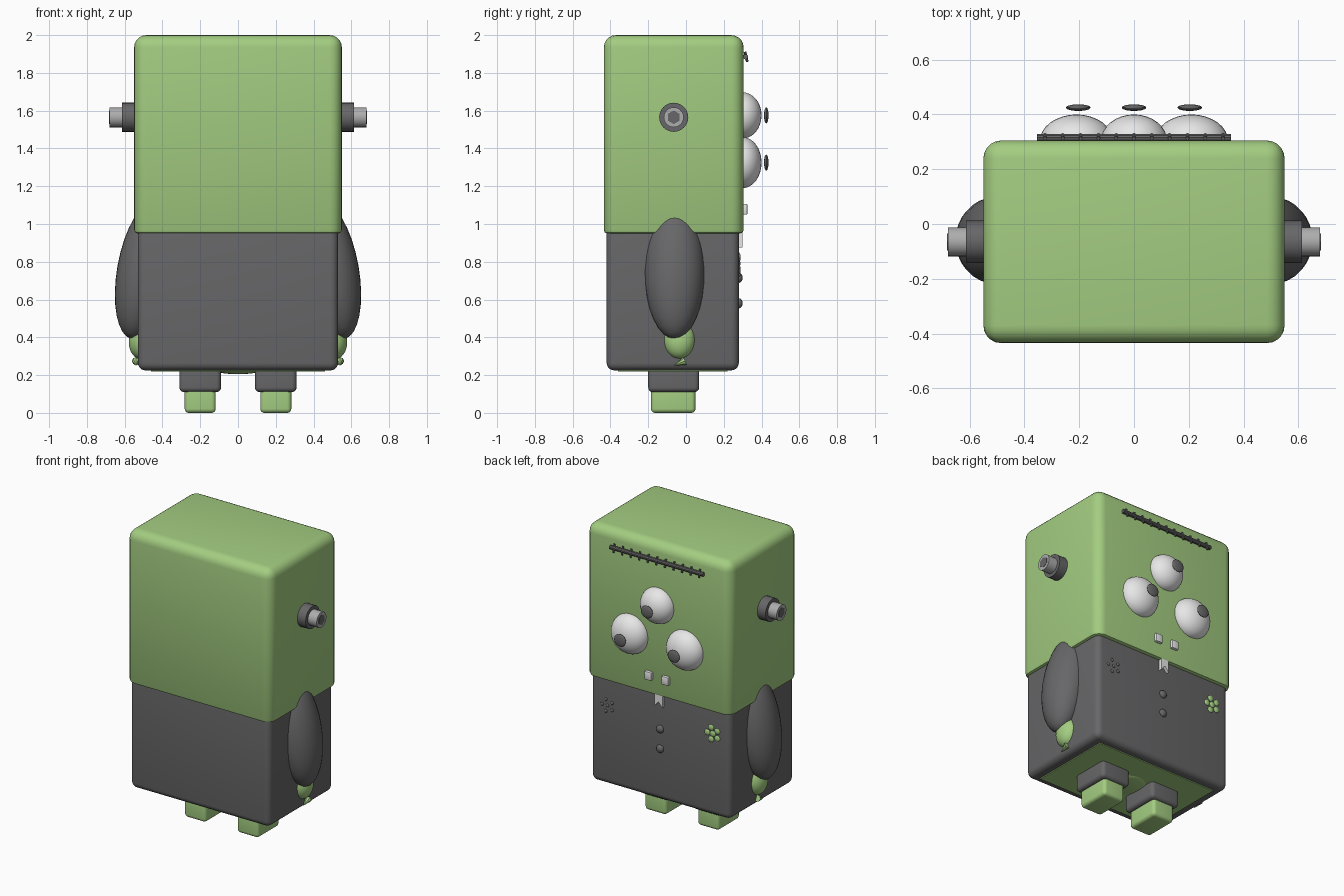
import bpy, bmesh
from math import radians, pi, cos, sin
from mathutils import Matrix, Vector

cube = bpy.data.objects.get("Cube")
if cube:
    bpy.data.objects.remove(cube, do_unlink=True)


def material(name, rgb, rough=0.6):
    m = bpy.data.materials.new(name)
    m.use_nodes = True
    m.diffuse_color = (*rgb, 1)
    bsdf = m.node_tree.nodes["Principled BSDF"]
    bsdf.inputs["Base Color"].default_value = (*rgb, 1)
    bsdf.inputs["Roughness"].default_value = rough
    return m


GREEN = material("leaf green", (0.37, 0.61, 0.22))
DARK = material("charcoal", (0.135, 0.133, 0.138))
WHITE = material("soft white", (0.8, 0.8, 0.8))
STEEL = material("steel grey", (0.42, 0.42, 0.42))


def finish(name, bm, mat, smooth=True):
    bmesh.ops.recalc_face_normals(bm, faces=bm.faces)
    me = bpy.data.meshes.new(name)
    bm.to_mesh(me)
    bm.free()
    me.materials.append(mat)
    ob = bpy.data.objects.new(name, me)
    bpy.context.collection.objects.link(ob)
    if smooth:
        bpy.ops.object.select_all(action="DESELECT")
        ob.select_set(True)
        bpy.context.view_layer.objects.active = ob
        bpy.ops.object.shade_smooth_by_angle(angle=radians(35))
    return ob


def box(name, lo, hi, mat, r=0.0, bottom_r=None, seg=5):
    """Box between two corners with rounded edges."""
    lo, hi = Vector(lo), Vector(hi)
    bm = bmesh.new()
    bmesh.ops.create_cube(bm, size=1)
    size = hi - lo
    for v in bm.verts:
        v.co = Vector([c * s for c, s in zip(v.co, size)]) + (lo + hi) / 2

    def low(e):
        return all(v.co.z < lo.z + 1e-4 for v in e.verts)

    if r:
        edges = [e for e in bm.edges if bottom_r is None or not low(e)]
        bmesh.ops.bevel(bm, geom=edges, offset=r, segments=seg, profile=0.5, affect="EDGES")
    if bottom_r:
        rim = [e for e in bm.edges if low(e) and any(abs(f.normal.z) < 0.5 for f in e.link_faces)]
        bmesh.ops.bevel(bm, geom=rim, offset=bottom_r, segments=2, profile=0.5, affect="EDGES")
    return finish(name, bm, mat)


def ball(name, centre, radii, mat, tilt=0.0, seg=32):
    """Ellipsoid, optionally tilted about the y axis."""
    bm = bmesh.new()
    bmesh.ops.create_uvsphere(bm, u_segments=seg, v_segments=seg // 2, radius=1)
    bm.transform(Matrix.Translation(centre) @ Matrix.Rotation(tilt, 4, "Y")
                 @ Matrix.Diagonal((*radii, 1)))
    return finish(name, bm, mat)


def rod(name, a, b, r1, mat, r2=None, seg=24):
    """Cylinder or cone between two points."""
    a, b = Vector(a), Vector(b)
    bm = bmesh.new()
    bmesh.ops.create_cone(bm, cap_ends=True, segments=seg, radius1=r1,
                          radius2=r1 if r2 is None else r2, depth=(b - a).length)
    turn = (b - a).to_track_quat("Z", "Y").to_matrix().to_4x4()
    bm.transform(Matrix.Translation((a + b) / 2) @ turn)
    return finish(name, bm, mat)


def prism(name, points, y0, y1, mat):
    """Outline in x and z, extruded along y."""
    bm = bmesh.new()
    face = bm.faces.new([bm.verts.new((x, y0, z)) for x, z in points])
    out = bmesh.ops.extrude_face_region(bm, geom=[face])
    for v in out["geom"]:
        if isinstance(v, bmesh.types.BMVert):
            v.co.y = y1
    return finish(name, bm, mat, smooth=False)


# Head and body
box("head", (-0.55, -0.435, 0.95), (0.55, 0.305, 2.0), GREEN, 0.065, bottom_r=0.018)
box("body", (-0.53, -0.42, 0.225), (0.53, 0.28, 1.0), DARK, 0.04)
box("belly_plate", (-0.46, -0.36, 0.219), (0.46, 0.22, 0.228), GREEN)
ball("belly_dome", (0, -0.065, 0.225), (0.12, 0.12, 0.02), GREEN)

# Paired limbs and side bolts
for side, s in (("left", 1), ("right", -1)):
    box(side + "_leg", (s * 0.2 - 0.11, -0.2, 0.11), (s * 0.2 + 0.11, 0.07, 0.26), DARK, 0.025)
    box(side + "_foot", (s * 0.2 - 0.082, -0.185, 0.005 - 0.005), (s * 0.2 + 0.082, 0.05, 0.15),
        GREEN, 0.022)
    ball(side + "_arm", (s * 0.5, -0.06, 0.755), (0.14, 0.16, 0.368), DARK, -s * radians(10))
    ball(side + "_hand", (s * 0.505, -0.035, 0.39), (0.072, 0.085, 0.105), GREEN, -s * radians(10))
    rod(side + "_finger", (s * 0.54, -0.005, 0.275), (s * 0.54, -0.065, 0.25), 0.022, GREEN, 0, 8)
    y, z = -0.065, 1.565
    rod(side + "_bolt_collar", (s * 0.54, y, z), (s * 0.613, y, z), 0.077, DARK)
    rod(side + "_bolt_pin", (s * 0.6, y, z), (s * 0.68, y, z), 0.053, STEEL)
    rod(side + "_bolt_socket", (s * 0.675, y, z), (s * 0.682, y, z), 0.036, DARK, seg=6)

# Eyes with floating pupils
for name, x, z, r in (("top", 0, 1.575, 0.122), ("left", 0.21, 1.325, 0.135),
                      ("right", -0.21, 1.325, 0.135)):
    ball(name + "_eye", (x, 0.3, z), (r, 0.1, r), WHITE)
    ball(name + "_pupil", (x * 0.97, 0.425, z), (0.045, 0.012, 0.043), DARK, seg=20)

# Stitched scar across the brow
rod("scar", (-0.355, 0.315, 1.885), (0.355, 0.315, 1.885), 0.014, DARK, seg=10)
for i in range(11):
    x = -0.325 + 0.065 * i
    rod("stitch_%d" % i, (x, 0.312, 1.912), (x, 0.325, 1.858), 0.007, DARK, seg=8)

# Teeth
for side, s in (("left", 1), ("right", -1)):
    box(side + "_tooth", (s * 0.065 - 0.026, 0.295, 1.05), (s * 0.065 + 0.026, 0.325, 1.107),
        WHITE, 0.005, seg=2)

# Collar points and buttons
for side, s in (("left", 1), ("right", -1)):
    prism(side + "_collar_point", [(0, 0.96), (s * 0.03, 0.96), (s * 0.03, 0.875), (0, 0.91)],
          0.27, 0.3, WHITE)
for i, z in enumerate((0.715, 0.58)):
    ball("button_%d" % i, (0, 0.28, z), (0.027, 0.02, 0.027), DARK, seg=16)

# Small clusters on the chest
for name, x, z, mat, size in (("clover", -0.4, 0.79, GREEN, 0.021),
                              ("badge", 0.4, 0.77, DARK, 0.011)):
    for i in range(6):
        a = 2 * pi * i / 5
        d = 0.042 if i < 5 else 0
        ball("%s_petal_%d" % (name, i), (x + d * cos(a), 0.28, z + d * sin(a)),
             (size, 0.008, size), mat, seg=12)
